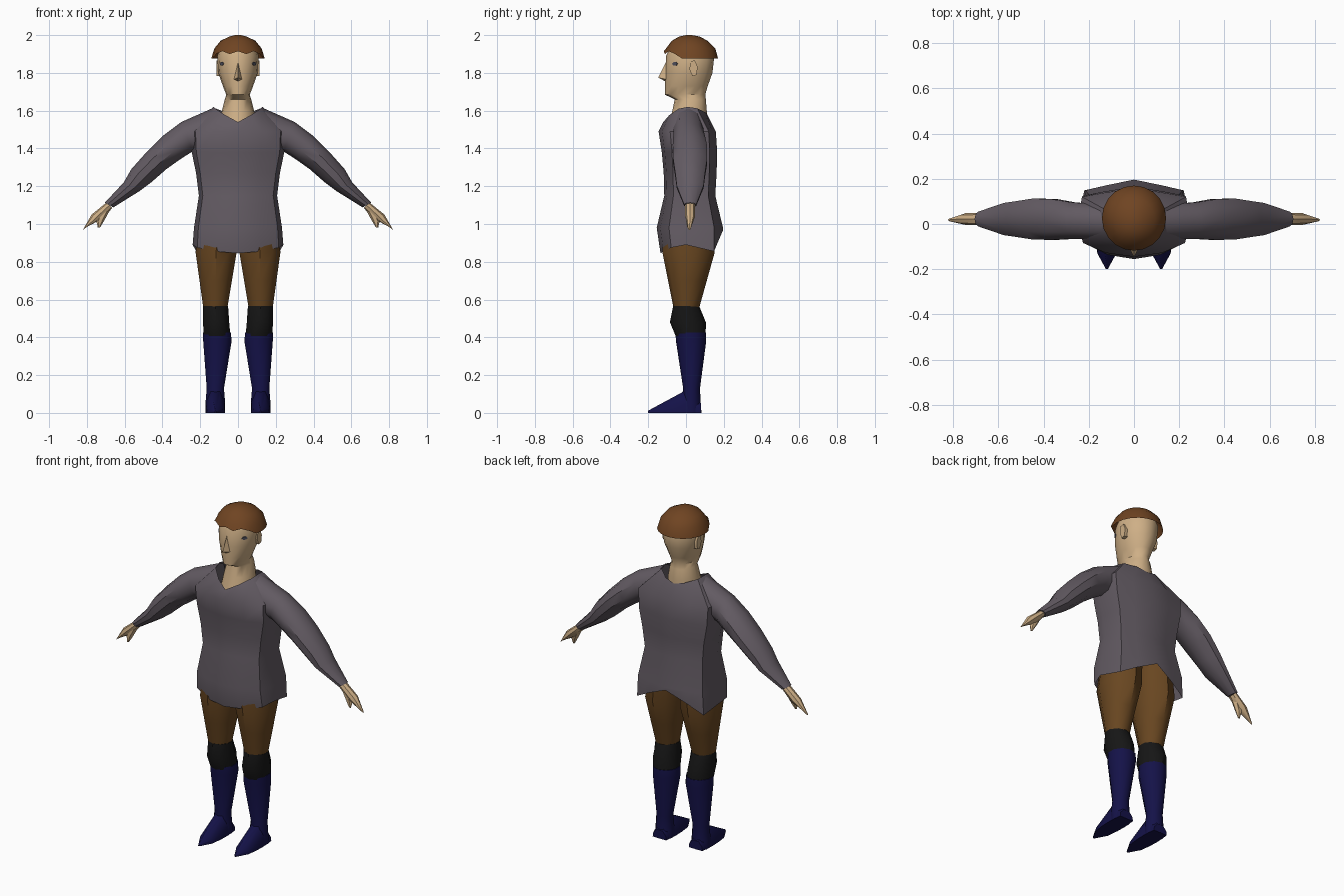
import bpy, bmesh, math
from mathutils import Vector as V


def material(name, rgb):
    m = bpy.data.materials.new(name)
    m.diffuse_color = (*rgb, 1)
    return m


SKIN = material("skin", (0.62, 0.43, 0.24))
CLOTH = material("grey_cloth", (0.125, 0.105, 0.125))
BROWN = material("brown_trousers", (0.14, 0.062, 0.015))
HAIR = material("brown_hair", (0.16, 0.058, 0.016))
BLACK = material("black_cuff", (0.008, 0.008, 0.008))
NAVY = material("navy_boot", (0.007, 0.006, 0.065))
EYE = material("eye_grey", (0.08, 0.08, 0.11))


def finish(name, bm, mat, angle=40):
    bmesh.ops.recalc_face_normals(bm, faces=bm.faces)
    me = bpy.data.meshes.new(name)
    bm.to_mesh(me)
    bm.free()
    me.materials.append(mat)
    me.shade_smooth()
    me.set_sharp_from_angle(angle=math.radians(angle))
    ob = bpy.data.objects.new(name, me)
    bpy.context.collection.objects.link(ob)
    return ob


def loft(name, rings, mat, caps=(True, True), angle=40):
    """Skin a list of closed rings with equal point counts."""
    bm = bmesh.new()
    vs = [[bm.verts.new(p) for p in r] for r in rings]
    n = len(vs[0])
    for a, b in zip(vs, vs[1:]):
        for i in range(n):
            j = (i + 1) % n
            bm.faces.new((a[i], a[j], b[j], b[i]))
    if caps[0]:
        bm.faces.new(vs[0])
    if caps[1]:
        bm.faces.new(vs[-1])
    return finish(name, bm, mat, angle)


def ellipse(c, u, v, n):
    return [V(c) + V(u) * math.cos(t) + V(v) * math.sin(t)
            for t in (2 * math.pi * i / n for i in range(n))]


def level(z, cx, rx, y0, y1, n=10):
    """Horizontal ring spanning cx+-rx and y0..y1, first point at the front."""
    return ellipse((cx, (y0 + y1) / 2, z), (0, (y0 - y1) / 2, 0), (rx, 0, 0), n)


def span(s, top, bot, hy, cy, n=10):
    """Tilted ring between two points of the front view, mirrored by s."""
    a, b = V((s * top[0], cy, top[1])), V((s * bot[0], cy, bot[1]))
    return ellipse((a + b) / 2, (a - b) / 2, (0, hy, 0), n)


def symmetric(half):
    """Close a half outline (front centre to back centre) across x = 0."""
    return half + [V((-p.x, p.y, p.z)) for p in half[-2:0:-1]]


# Tunic: ridged front and back, pointed hem, V neck
SHAPE = [(0, -1), (0.5, -0.88), (0.9, -0.58), (1, 0), (0.92, 0.76), (0.5, 0.88), (0, 1)]


def tunic_ring(zs, w, f, b):
    return symmetric([V((x * w, -y * f if y < 0 else y * b, z))
                      for (x, y), z in zip(SHAPE, zs)])


rows = [tunic_ring((0.845, 0.855, 0.875, 0.89, 0.855, 0.91, 0.965), 0.24, -0.135, 0.195)]
for z, w, f, b in [(0.98, 0.233, -0.155, 0.196), (1.15, 0.207, -0.115, 0.155),
                   (1.27, 0.222, -0.118, 0.162), (1.38, 0.245, -0.128, 0.165),
                   (1.49, 0.25, -0.145, 0.158)]:
    rows.append(tunic_ring([z] * 7, w, f, b))
collar = [(0, -0.12, 1.54), (0.065, -0.09, 1.575), (0.12, -0.04, 1.61), (0.13, 0.01, 1.62),
          (0.12, 0.06, 1.612), (0.06, 0.105, 1.59), (0, 0.115, 1.575)]
rows.append(symmetric([V(p) for p in collar]))
loft("tunic", rows, CLOTH, (False, False), 45)

# Head and neck
loft("head", [level(z, 0, rx, y0, y1, 16) for z, rx, y0, y1 in [
    (1.50, 0.10, -0.10, 0.11), (1.60, 0.085, -0.072, 0.11), (1.66, 0.07, -0.06, 0.105),
    (1.685, 0.062, -0.112, 0.102), (1.73, 0.08, -0.112, 0.115), (1.80, 0.104, -0.11, 0.14),
    (1.89, 0.11, -0.105, 0.15), (1.94, 0.09, -0.08, 0.125), (1.97, 0.05, -0.04, 0.08)]], SKIN)

# Nose
bm = bmesh.new()
for p in [(0, -0.1, 1.87), (0.024, -0.1, 1.765), (-0.024, -0.1, 1.765),
          (0, -0.147, 1.775), (0, -0.1, 1.75)]:
    bm.verts.new(p)
bmesh.ops.convex_hull(bm, input=bm.verts)
finish("nose", bm, SKIN, 30)

# Hair: cap with a jagged fringe
cap = []
for z, rx, y0, y1 in [(1.875, 0.142, -0.118, 0.17), (1.93, 0.125, -0.105, 0.155),
                      (1.97, 0.092, -0.075, 0.115), (1.993, 0.045, -0.035, 0.07),
                      (2.0, 0.015, 0.0, 0.03)]:
    cap.append(level(z, 0, rx, y0, y1, 20))
for i, p in enumerate(cap[0]):
    if min(i, 20 - i) <= 3:
        p.z = 1.90 if i % 2 else 1.915
loft("hair", cap, HAIR, (False, True), 30)

for s, side in ((1, "left"), (-1, "right")):
    # Eye and ear
    loft(side + "_eye", [ellipse((s * (0.084 + d * 0.8), -0.058 - d * 0.55, 1.848),
                                 (s * 0.01, 0.014, 0), (0, 0, 0.01), 6)
                         for d in (-0.004, 0.004)], EYE)
    loft(side + "_ear", [ellipse((s * x, 0.04, 1.825), (0, 0.022, 0.005), (0, -0.005, 0.045), 6)
                         for x in (0.09, 0.115)], SKIN)

    # Sleeve
    loft(side + "_sleeve", [span(s, *r) for r in [
        ((0.13, 1.615), (0.17, 1.38), 0.08, 0.01), ((0.30, 1.54), (0.24, 1.385), 0.085, 0.015),
        ((0.40, 1.465), (0.31, 1.34), 0.095, 0.02), ((0.485, 1.38), (0.38, 1.29), 0.095, 0.022),
        ((0.565, 1.29), (0.46, 1.22), 0.082, 0.022), ((0.605, 1.22), (0.52, 1.175), 0.075, 0.022),
        ((0.705, 1.113), (0.66, 1.088), 0.034, 0.022)]], CLOTH)

    # Hand and thumb
    loft(side + "_hand", [span(s, *r, 8) for r in [
        ((0.695, 1.115), (0.665, 1.085), 0.027, 0.022), ((0.775, 1.05), (0.715, 1.03), 0.026, 0.022),
        ((0.822, 0.968), (0.80, 0.985), 0.007, 0.018)]], SKIN)
    loft(side + "_thumb", [span(s, *r, 6) for r in [
        ((0.73, 1.07), (0.68, 1.07), 0.022, 0.02), ((0.75, 1.015), (0.71, 1.015), 0.016, 0.015),
        ((0.742, 0.98), (0.73, 0.982), 0.005, 0.01)]], SKIN)

    # Trouser leg
    loft(side + "_trouser_leg", [level(z, s * cx, rx, y0, y1) for z, cx, rx, y0, y1 in [
        (0.55, 0.12, 0.066, -0.065, 0.068), (0.70, 0.118, 0.09, -0.095, 0.11),
        (0.85, 0.116, 0.114, -0.125, 0.152), (1.02, 0.105, 0.103, -0.115, 0.15)]], BROWN)

    # Knee cuff
    loft(side + "_knee_cuff", [level(z, s * cx, rx, y0, y1) for z, cx, rx, y0, y1 in [
        (0.40, 0.11, 0.074, -0.052, 0.104), (0.48, 0.116, 0.073, -0.085, 0.105),
        (0.565, 0.119, 0.07, -0.068, 0.07)]], BLACK)

    # Boot shaft
    loft(side + "_boot_shaft", [level(z, s * cx, rx, y0, y1) for z, cx, rx, y0, y1 in [
        (0.0, 0.12, 0.053, -0.02, 0.082), (0.05, 0.12, 0.055, -0.025, 0.078),
        (0.13, 0.12, 0.048, -0.015, 0.074), (0.38, 0.109, 0.079, -0.053, 0.107),
        (0.425, 0.111, 0.077, -0.056, 0.106)]], NAVY)

    # Pointed foot
    bm = bmesh.new()
    for y, w, h in [(0.08, 0.045, 0.05), (0.0, 0.052, 0.12), (-0.06, 0.05, 0.085),
                    (-0.13, 0.042, 0.045), (-0.2, 0.004, 0.012)]:
        for k in (-1, 1):
            bm.verts.new((s * 0.12 + k * w, y, 0))
            bm.verts.new((s * 0.12 + k * w * 0.95, y, h * 0.45))
            bm.verts.new((s * 0.12 + k * w * 0.45, y, h))
    bmesh.ops.convex_hull(bm, input=bm.verts)
    finish(side + "_boot_foot", bm, NAVY, 35)
